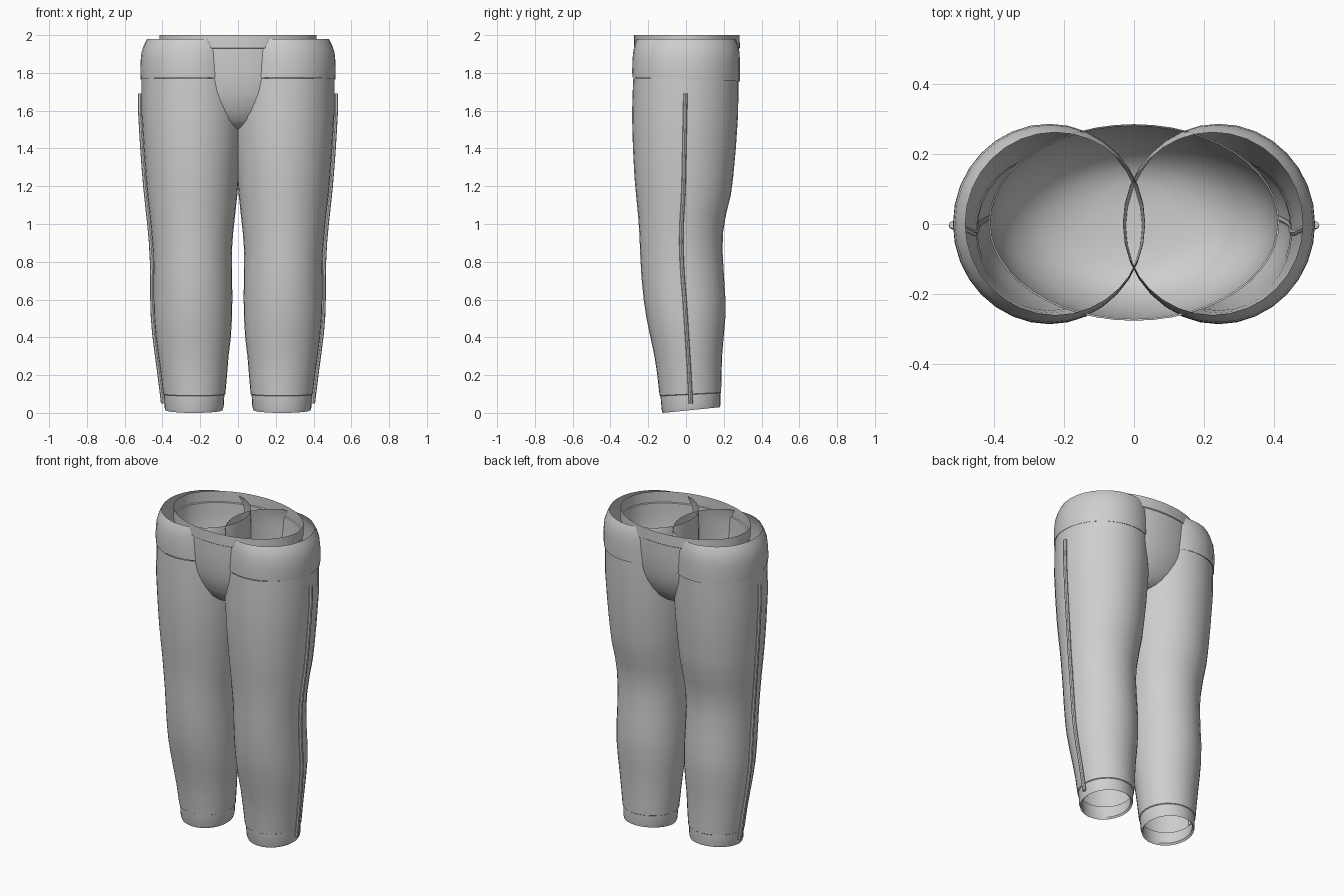
import bpy, bmesh, math

cloth = bpy.data.materials.new("grey_cloth")
cloth.diffuse_color = (0.62, 0.62, 0.62, 1)


def loft(name, rings, sides, flip=False, cap_start=False, cap_end=False):
    """Skin ellipse rings given as (z, x_min, x_max, y_min, y_max, tilt)."""
    bm = bmesh.new()
    loops = []
    for z, x0, x1, y0, y1, tilt in rings:
        cx, cy, rx, ry = (x0 + x1) / 2, (y0 + y1) / 2, (x1 - x0) / 2, (y1 - y0) / 2
        loop = []
        for i in range(sides):
            a = 2 * math.pi * i / sides
            dy = ry * math.sin(a)
            x = cx + rx * math.cos(a)
            loop.append(bm.verts.new((-x if flip else x, cy + dy, z + tilt * dy)))
        loops.append(loop)
    for lo, hi in zip(loops, loops[1:]):
        for i in range(sides):
            j = (i + 1) % sides
            bm.faces.new((lo[i], lo[j], hi[j], hi[i]))
    if cap_start:
        bm.faces.new(loops[0][::-1])
    if cap_end:
        bm.faces.new(loops[-1])
    if flip:
        bmesh.ops.reverse_faces(bm, faces=bm.faces[:])
    mesh = bpy.data.meshes.new(name)
    bm.to_mesh(mesh)
    bm.free()
    for p in mesh.polygons:
        p.use_smooth = True
    mesh.set_sharp_from_angle(angle=math.radians(40))
    mesh.materials.append(cloth)
    obj = bpy.data.objects.new(name, mesh)
    bpy.context.collection.objects.link(obj)
    return obj


# Leg outline: z, inner x, outer x, front y, back y
LEG = [
    (0.10, 0.067, 0.396, -0.140, 0.186),
    (0.20, 0.058, 0.408, -0.152, 0.188),
    (0.30, 0.050, 0.422, -0.167, 0.191),
    (0.40, 0.038, 0.435, -0.188, 0.199),
    (0.50, 0.032, 0.444, -0.209, 0.208),
    (0.60, 0.030, 0.447, -0.224, 0.209),
    (0.72, 0.031, 0.447, -0.236, 0.201),
    (0.85, 0.033, 0.450, -0.243, 0.194),
    (0.95, 0.026, 0.458, -0.247, 0.195),
    (1.05, 0.015, 0.468, -0.254, 0.212),
    (1.15, 0.004, 0.480, -0.264, 0.237),
    (1.25, -0.005, 0.489, -0.273, 0.250),
    (1.40, -0.018, 0.500, -0.281, 0.264),
    (1.58, -0.028, 0.511, -0.286, 0.276),
    (1.77, -0.031, 0.511, -0.280, 0.278),
]
CUFF = [
    (0.095, 0.083, 0.380, -0.126, 0.172, 0.04),
    (0.025, 0.091, 0.373, -0.117, 0.170, 0.10),
    (0.015, 0.082, 0.384, -0.124, 0.180, 0.10),
    (0.030, 0.076, 0.389, -0.129, 0.182, 0.09),
    (0.097, 0.072, 0.391, -0.135, 0.182, 0.05),
    (0.100, 0.067, 0.396, -0.140, 0.186, 0.05),
]
# Hip panel wrapping the top of each leg
HIP = [
    (1.768, -0.030, 0.508, -0.278, 0.278, -0.035),
    (1.765, -0.032, 0.515, -0.284, 0.285, -0.035),
    (1.800, -0.032, 0.517, -0.285, 0.286, -0.02),
    (1.860, -0.032, 0.516, -0.284, 0.286, 0),
    (1.910, -0.032, 0.511, -0.280, 0.283, 0),
    (1.950, -0.032, 0.497, -0.272, 0.274, 0),
    (1.980, -0.032, 0.482, -0.260, 0.262, 0),
]


def leg_at(z):
    """Outer x and middle y of the leg at a height."""
    for a, b in zip(LEG, LEG[1:]):
        if z <= b[0]:
            t = (z - a[0]) / (b[0] - a[0])
            m = [p + (q - p) * t for p, q in zip(a, b)]
            return m[2], (m[3] + m[4]) / 2


for side, flip in (("right", False), ("left", True)):
    loft(side + "_cuff", CUFF, 32, flip)
    loft(side + "_leg", [r + (0.05 if r[0] == 0.10 else 0.0,) for r in LEG], 32, flip)
    loft(side + "_hip_panel", HIP, 32, flip)
    # Raised piping down the outer seam
    piping = []
    for z in [0.05] + [0.12 + 0.0981 * k for k in range(17)]:
        x, y = leg_at(z)
        x += 0.006
        piping.append((z, x - 0.012, x + 0.012, y - 0.011, y + 0.011, 0))
    loft(side + "_seam_piping", piping, 8, flip, True, True)

# Seat bowl with a waistband: z, half width, front y, back y
BOWL = [
    (1.497, 0.05, -0.050, 0.050),
    (1.503, 0.13, -0.125, 0.120),
    (1.520, 0.20, -0.163, 0.160),
    (1.550, 0.265, -0.197, 0.195),
    (1.600, 0.32, -0.225, 0.226),
    (1.650, 0.355, -0.245, 0.248),
    (1.700, 0.380, -0.258, 0.262),
    (1.780, 0.400, -0.268, 0.274),
    (1.860, 0.408, -0.271, 0.279),
    (1.928, 0.410, -0.271, 0.280),
    (1.932, 0.415, -0.276, 0.285),
    (2.000, 0.415, -0.275, 0.284),
]
loft("seat_and_waistband", [(z, -w, w, f, b, 0) for z, w, f, b in BOWL], 48, cap_start=True)
